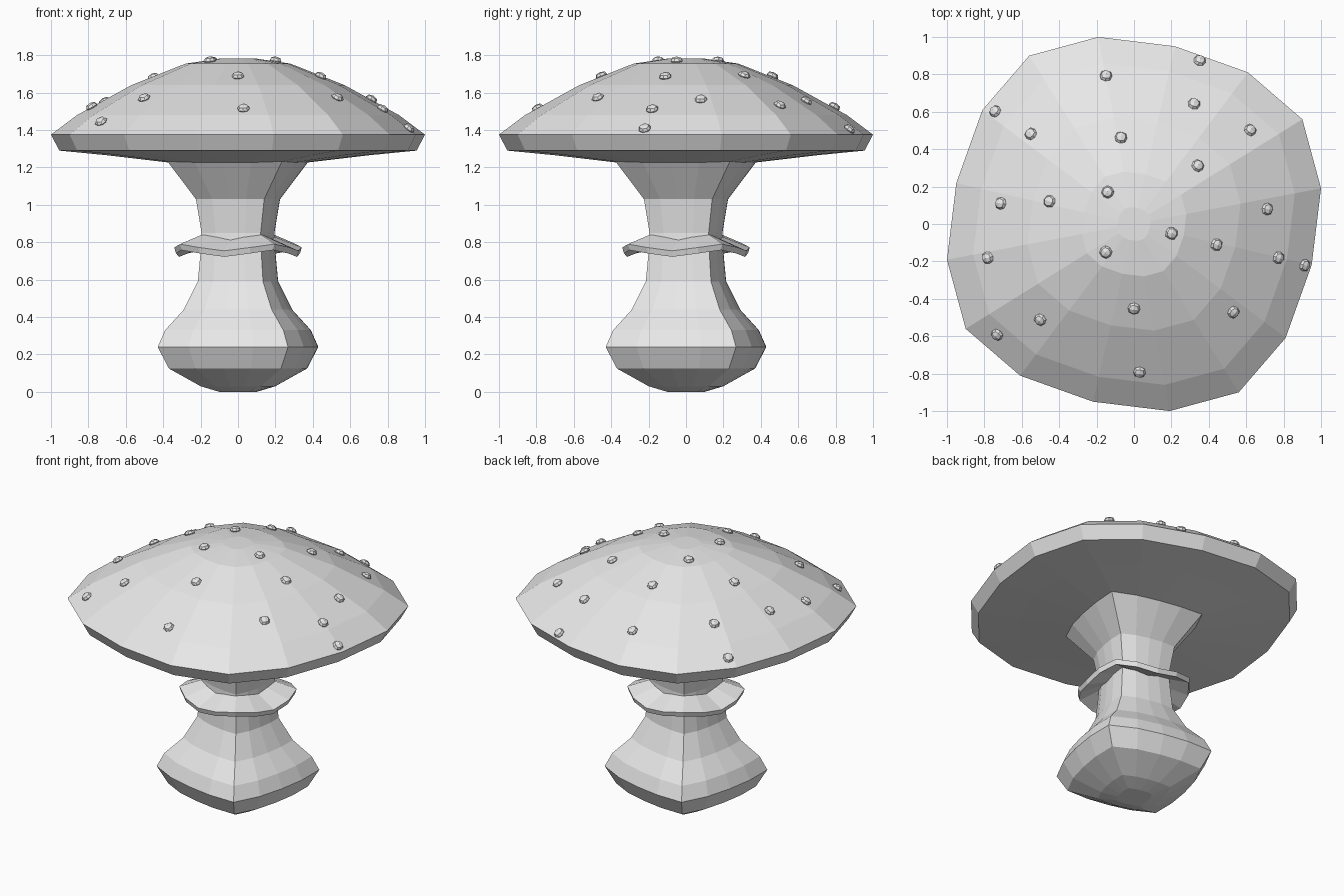
import bpy, bmesh, math
from mathutils import Vector

if "Cube" in bpy.data.objects:
    bpy.data.objects.remove(bpy.data.objects["Cube"])

grey = bpy.data.materials.new("plain_grey")
grey.use_nodes = True
grey.diffuse_color = (0.8, 0.8, 0.8, 1)
grey.node_tree.nodes["Principled BSDF"].inputs["Base Color"].default_value = (0.8, 0.8, 0.8, 1)

SIDES = 16
ANGLES = (10.8, 31.9, 53.1, 77.0)  # repeated every quarter turn


def finish(bm, name):
    bmesh.ops.recalc_face_normals(bm, faces=bm.faces)
    mesh = bpy.data.meshes.new(name)
    bm.to_mesh(mesh)
    bm.free()
    mesh.materials.append(grey)
    obj = bpy.data.objects.new(name, mesh)
    bpy.context.collection.objects.link(obj)
    return obj


def turned(name, profile, shape, drop=(0, 0, 0, 0), loop=False):
    """Sweep a (radius, height) profile round a softly squared outline."""
    bm = bmesh.new()
    rings = []
    for r, z in profile:
        ring = []
        for i in range(SIDES):
            k = i % 4
            a = math.radians(ANGLES[k] + 90 * (i // 4))
            ring.append(bm.verts.new((r * shape[k] * math.cos(a),
                                      r * shape[k] * math.sin(a), z - drop[k])))
        rings.append(ring)
    pairs = list(zip(rings, rings[1:]))
    if loop:
        pairs.append((rings[-1], rings[0]))
    else:
        bm.faces.new(rings[0])
        bm.faces.new(rings[-1])
    for low, high in pairs:
        for i in range(SIDES):
            j = (i + 1) % SIDES
            bm.faces.new((low[i], low[j], high[j], high[i]))
    return finish(bm, name)


# Stem with a squarish bulb and flared neck
stem_profile = [(0.1, 0), (0.2, 0.03), (0.37, 0.125), (0.43, 0.24), (0.39, 0.33),
                (0.29, 0.44), (0.215, 0.59), (0.2, 0.75), (0.195, 0.85),
                (0.225, 1.03), (0.38, 1.235)]
turned("stem", [(x / 0.85, z) for x, z in stem_profile], (0.86, 1, 0.87, 0.81))

# Skirt that dips in the middle of each side
turned("stem_skirt", [(0.2, 0.85), (0.365, 0.79), (0.355, 0.758), (0.2, 0.815)],
       (0.95, 1, 0.95, 0.91), drop=(0.018, 0, 0.018, 0.036), loop=True)

# Wide domed cap
cap = turned("cap", [(0.36, 1.225), (0.7, 1.265), (0.955, 1.29), (1, 1.375),
                     (0.86, 1.48), (0.57, 1.64), (0.28, 1.755), (0.09, 1.783)],
             (1.018, 1.06, 1.014, 0.975))

# Small rounded warts seated on the cap
spots = [(0.35, 0.87), (-0.15, 0.79), (0.32, 0.64), (0.62, 0.5), (-0.74, 0.6),
         (-0.55, 0.48), (-0.07, 0.46), (0.34, 0.31), (-0.14, 0.17), (-0.45, 0.12),
         (-0.71, 0.11), (0.71, 0.08), (0.2, -0.05), (0.44, -0.11), (-0.15, -0.15),
         (-0.78, -0.18), (0.77, -0.18), (0.91, -0.22), (0, -0.45), (0.53, -0.47),
         (-0.5, -0.51), (-0.73, -0.59), (0.03, -0.79)]
bpy.context.view_layer.update()
for n, (x, y) in enumerate(spots):
    hit, point, normal, _ = cap.ray_cast(Vector((x, y, 3)), Vector((0, 0, -1)))
    if not hit:
        continue
    bm = bmesh.new()
    bmesh.ops.create_cube(bm, size=1)
    wart = finish(bm, f"wart_{n + 1}")
    wart.scale = (0.066, 0.066, 0.044)
    wart.location = point + normal * 0.006
    wart.rotation_euler = normal.to_track_quat("Z", "Y").to_euler()
    soft = wart.modifiers.new("rounding", "SUBSURF")
    soft.levels = soft.render_levels = 1
    soft.use_limit_surface = False
